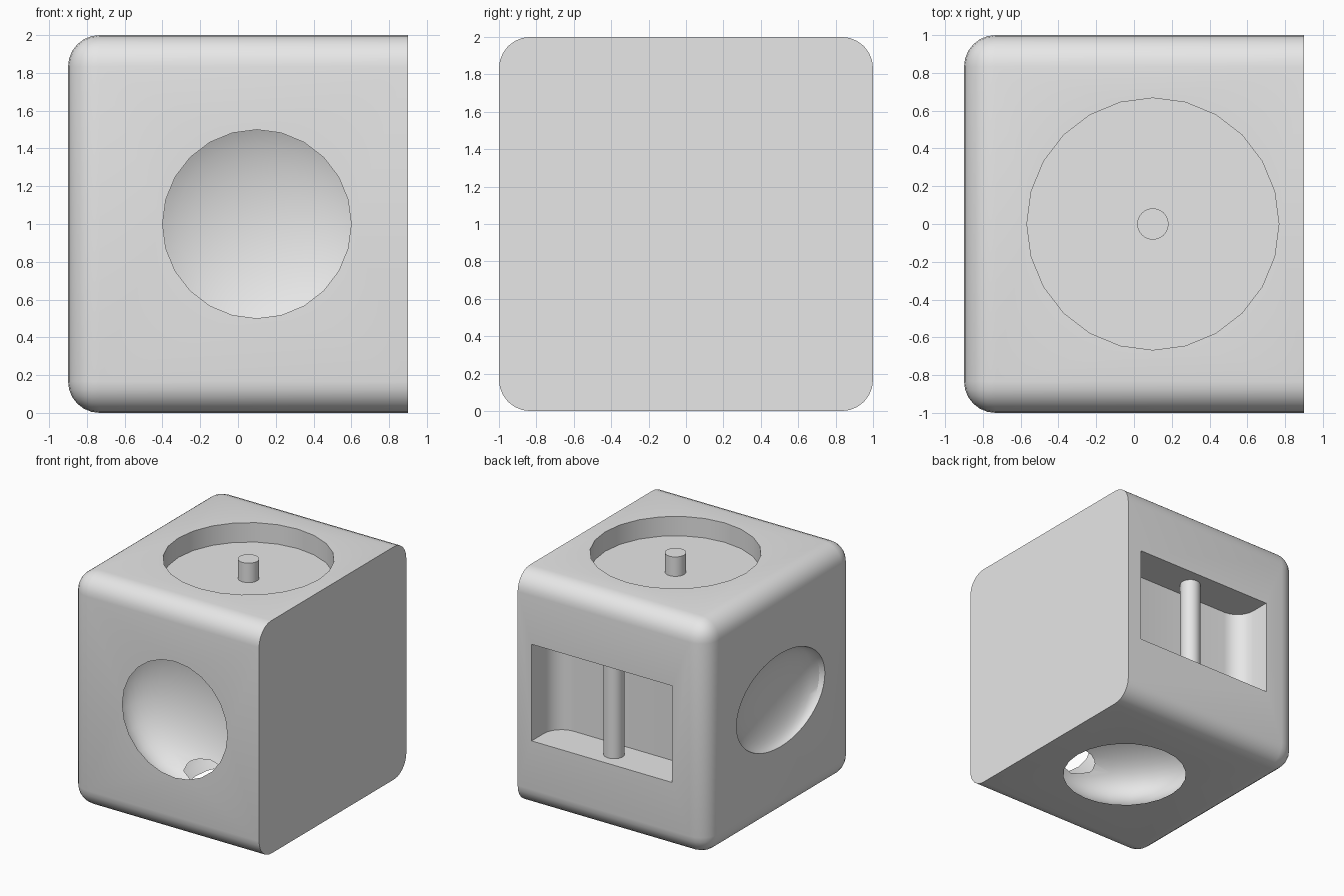
import bpy, bmesh
from math import pi
from mathutils import Matrix, Vector

if "Cube" in bpy.data.objects:
    bpy.data.objects.remove(bpy.data.objects["Cube"], do_unlink=True)

grey = bpy.data.materials.new("light_grey")
grey.use_nodes = True
grey.diffuse_color = (0.8, 0.8, 0.8, 1)
grey.node_tree.nodes["Principled BSDF"].inputs["Base Color"].default_value = (0.8, 0.8, 0.8, 1)

CX = 0.1  # centre line shared by every recess and pin


def finish(name, bm):
    bmesh.ops.recalc_face_normals(bm, faces=bm.faces)
    mesh = bpy.data.meshes.new(name)
    bm.to_mesh(mesh)
    bm.free()
    mesh.materials.append(grey)
    obj = bpy.data.objects.new(name, mesh)
    bpy.context.collection.objects.link(obj)
    return obj


def box(low, high):
    low, high = Vector(low), Vector(high)
    bm = bmesh.new()
    bmesh.ops.create_cube(bm, size=1, matrix=Matrix.Translation((low + high) / 2)
                          @ Matrix.Diagonal((*(high - low), 1)))
    return bm


def cylinder(name, radius, y, z0, z1):
    bm = bmesh.new()
    bmesh.ops.create_cone(bm, cap_ends=True, segments=24, radius1=radius, radius2=radius,
                          depth=z1 - z0, matrix=Matrix.Translation((CX, y, (z0 + z1) / 2)))
    return finish(name, bm)


def ellipsoid(name, centre, radii, turn=0):
    bm = bmesh.new()
    matrix = (Matrix.Translation(centre) @ Matrix.Rotation(turn, 4, "X")
              @ Matrix.Diagonal((*radii, 1)))
    bmesh.ops.create_uvsphere(bm, u_segments=24, v_segments=24, radius=1, matrix=matrix)
    return finish(name, bm)


def bevel(bm, edges, radius):
    bmesh.ops.bevel(bm, geom=edges, offset=radius, segments=6, profile=0.5, affect="EDGES")


def smooth(obj):
    bpy.ops.object.select_all(action="DESELECT")
    obj.select_set(True)
    bpy.context.view_layer.objects.active = obj
    bpy.ops.object.shade_smooth_by_angle(angle=pi / 6)


# Block, rounded everywhere except around its flat left side
bm = box((-0.9, -1, 0), (0.9, 1, 2))
bevel(bm, [e for e in bm.edges if min(v.co.x for v in e.verts) < 0], 0.167)
body = finish("body", bm)

# Back pocket with rounded inner upright corners
bm = box((CX - 0.667, 0.667, 0.585), (CX + 0.667, 1.2, 1.415))
bevel(bm, [e for e in bm.edges if all(v.co.y < 0.8 for v in e.verts)
           and abs(e.verts[0].co.z - e.verts[1].co.z) > 0.1], 0.167)
cutters = [
    finish("back_pocket_cutter", bm),
    cylinder("top_recess_cutter", 0.667, 0, 1.833, 2.2),
    ellipsoid("front_hollow_cutter", (CX, -0.755, 1), (0.7, 0.7, 0.35), pi / 2),
    ellipsoid("bottom_hollow_cutter", (CX, 0, 0.245), (0.7, 0.7, 0.35)),
    ellipsoid("side_dish_cutter", (-0.9, 0, 1), (0.15, 0.6, 0.4)),
]
bpy.context.view_layer.objects.active = body
for cutter in cutters:
    cutter.hide_render = True
    mod = body.modifiers.new(cutter.name, "BOOLEAN")
    mod.operation = "DIFFERENCE"
    mod.solver = "EXACT"
    mod.object = cutter
    bpy.ops.object.modifier_apply(modifier=mod.name)
    bpy.data.objects.remove(cutter, do_unlink=True)

# Pins standing in the top recess and the back pocket
top_pin = cylinder("top_pin", 0.083, 0, 1.82, 2.0)
back_pin = cylinder("back_pin", 0.083, 0.833, 0.57, 1.43)

for part in (body, top_pin, back_pin):
    smooth(part)
